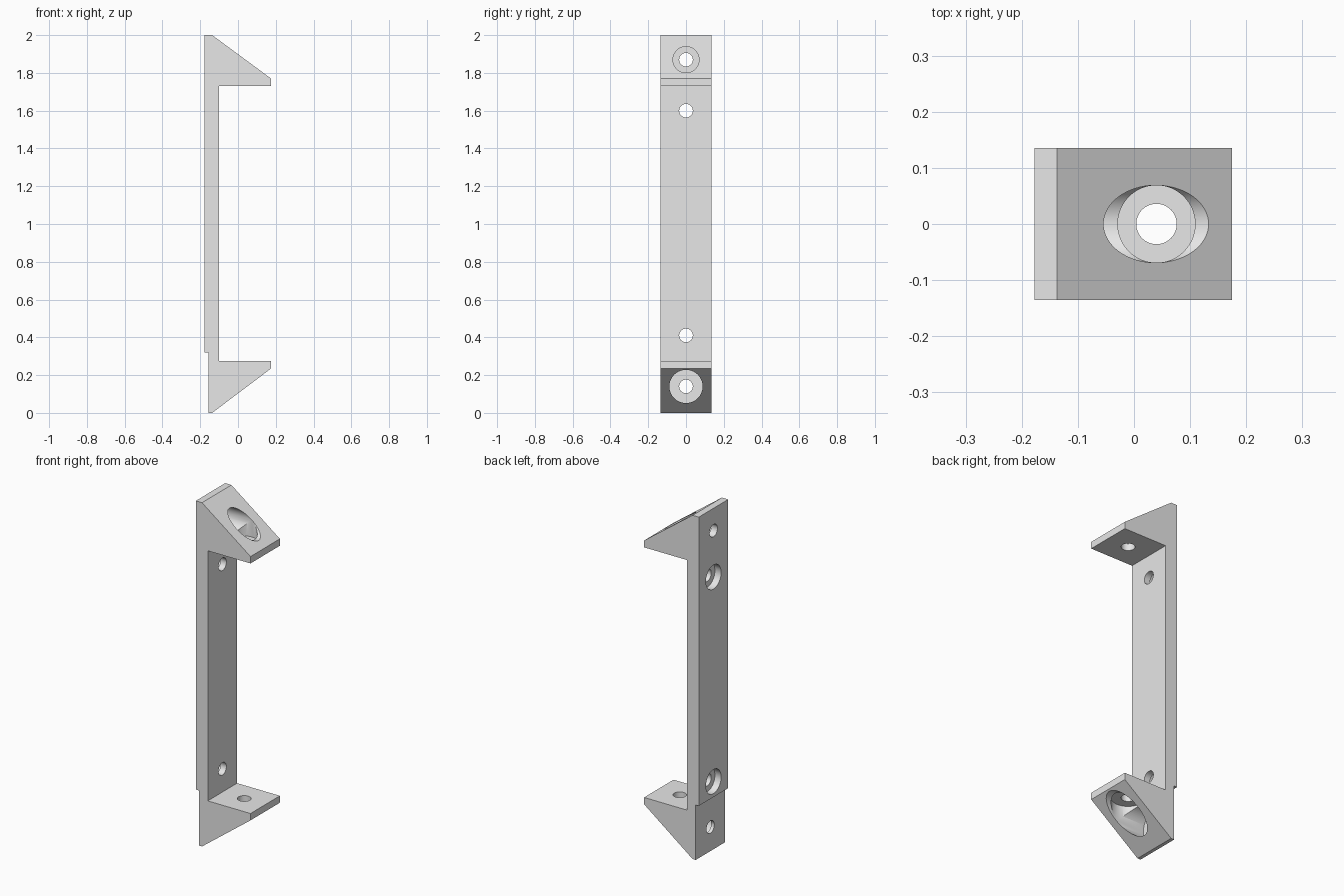
import bpy, bmesh, math
from mathutils import Matrix, Vector

old = bpy.data.objects.get("Cube")
if old:
    bpy.data.objects.remove(old, do_unlink=True)

HALF_WIDTH = 0.135
BACK = -0.177        # rear face of the strip
INNER = -0.137       # floor of the recesses
MID_X = 0.04         # centre of the vertical flange holes
HOLE = 0.036

grey = bpy.data.materials.new("light grey")
grey.use_nodes = True
grey.diffuse_color = (0.8, 0.8, 0.8, 1)
grey.node_tree.nodes["Principled BSDF"].inputs["Base Color"].default_value = (0.8, 0.8, 0.8, 1)


def add_object(name, bm):
    bmesh.ops.recalc_face_normals(bm, faces=bm.faces)
    mesh = bpy.data.meshes.new(name)
    bm.to_mesh(mesh)
    bm.free()
    mesh.materials.append(grey)
    obj = bpy.data.objects.new(name, mesh)
    bpy.context.collection.objects.link(obj)
    return obj


def extrude_profile(name, points):
    bm = bmesh.new()
    face = bm.faces.new([bm.verts.new((x, -HALF_WIDTH, z)) for x, z in points])
    made = bmesh.ops.extrude_face_region(bm, geom=[face])["geom"]
    verts = [v for v in made if isinstance(v, bmesh.types.BMVert)]
    bmesh.ops.translate(bm, verts=verts, vec=(0, 2 * HALF_WIDTH, 0))
    return add_object(name, bm)


def drill(target, start, end, radius):
    """Cut a round hole along the line from start to end."""
    a, b = Vector(start), Vector(end)
    turn = (b - a).to_track_quat("Z", "Y").to_matrix().to_4x4()
    bm = bmesh.new()
    bmesh.ops.create_cone(bm, cap_ends=True, segments=64, radius1=radius, radius2=radius,
                          depth=(b - a).length,
                          matrix=Matrix.Translation((a + b) / 2) @ turn)
    cutter = add_object("hole_cutter", bm)
    cutter.hide_render = True
    mod = target.modifiers.new("hole", "BOOLEAN")
    mod.operation = "DIFFERENCE"
    mod.solver = "EXACT"
    mod.object = cutter
    bpy.context.view_layer.objects.active = target
    bpy.ops.object.modifier_apply(modifier=mod.name)
    bpy.data.objects.remove(cutter, do_unlink=True)


# C-shaped bracket with two sloped flanges and a step low on the back
bracket = extrude_profile("bracket", [
    (BACK, 2), (INNER, 2), (0.175, 1.77), (0.175, 1.73), (-0.1, 1.73),
    (-0.1, 0.275), (0.175, 0.275), (0.175, 0.235), (INNER, 0),
    (-0.157, 0), (-0.157, 0.32), (BACK, 0.32)])

# Flanges: crossing recesses in the slope, each with a smaller through hole
for z, radius, floor, outside in ((1.87, 0.069, 1.77, 2.2), (0.14, 0.088, 0.235, -0.2)):
    drill(bracket, (INNER, 0, z), (0.4, 0, z), radius)
    drill(bracket, (MID_X, 0, floor), (MID_X, 0, outside), radius)
    drill(bracket, (-0.3, 0, z), (0, 0, z), HOLE)
for low, high in ((1.6, 1.85), (0.15, 0.4)):
    drill(bracket, (MID_X, 0, low), (MID_X, 0, high), HOLE)

# Strip: screw holes countersunk from the back
for z in (1.6, 0.41):
    drill(bracket, (-0.3, 0, z), (0, 0, z), HOLE)
    drill(bracket, (-0.3, 0, z), (INNER, 0, z), 0.07)

bpy.ops.object.select_all(action="DESELECT")
bracket.select_set(True)
bpy.context.view_layer.objects.active = bracket
bpy.ops.object.shade_smooth_by_angle(angle=math.radians(30))
